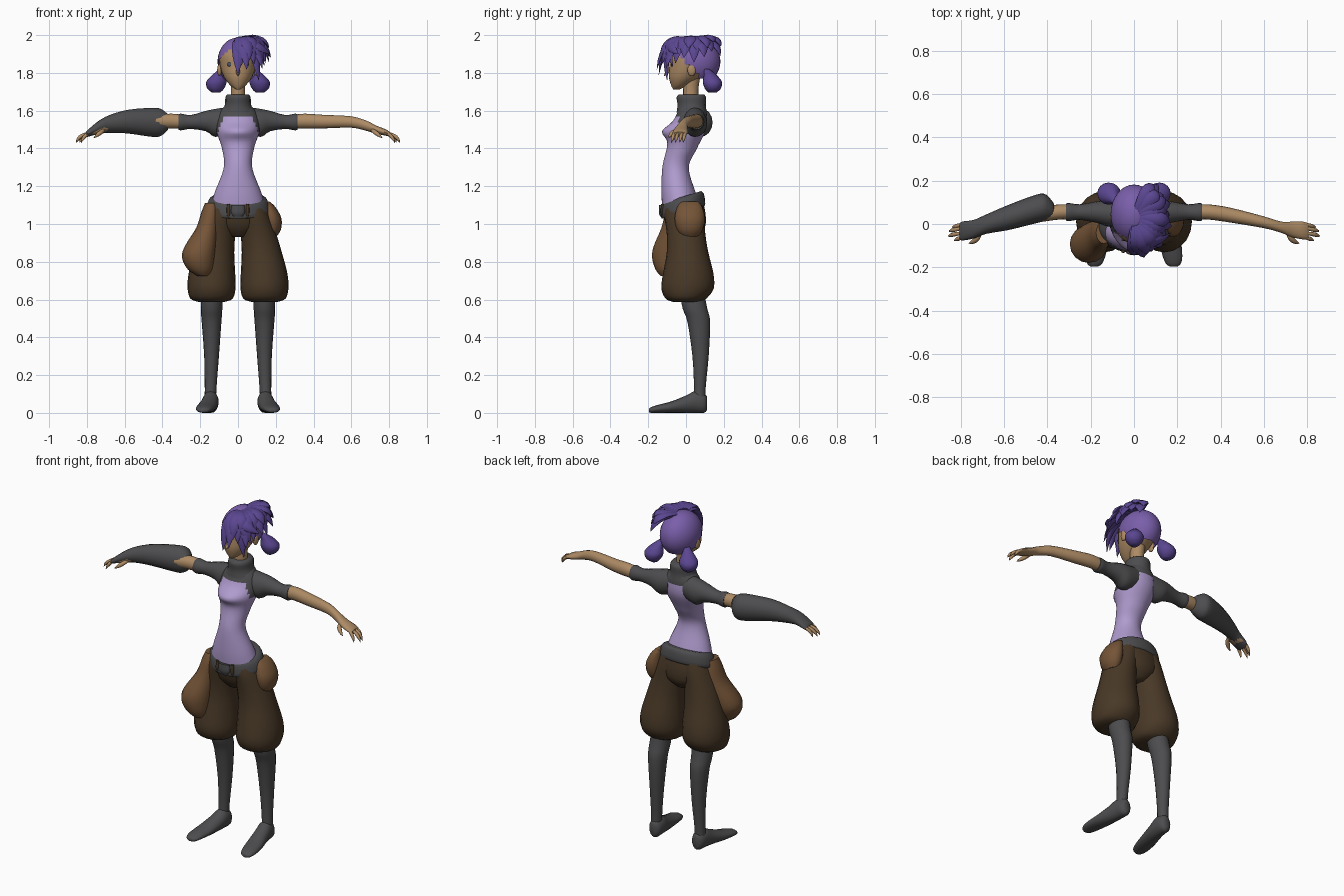
import bpy, bmesh, math
from mathutils import Vector

if "Cube" in bpy.data.objects:
    bpy.data.objects.remove(bpy.data.objects["Cube"], do_unlink=True)


def material(name, code):
    linear = [(int(code[i:i + 2], 16) / 255) ** 2.2 for i in (0, 2, 4)]
    mat = bpy.data.materials.new(name)
    mat.use_nodes = True
    mat.diffuse_color = (*linear, 1)
    shader = mat.node_tree.nodes["Principled BSDF"]
    shader.inputs["Base Color"].default_value = (*linear, 1)
    shader.inputs["Roughness"].default_value = 0.9
    return mat


skin = material("skin", "AC8A65")
charcoal = material("charcoal cloth", "4E4E50")
lilac = material("lilac shirt", "AE9ACD")
trouser = material("dark brown trousers", "4A3B2B")
leather = material("brown leather", "74553A")
dark_hair = material("dark purple hair", "5B4890")
light_hair = material("light purple hair", "795FA9")
eye_colour = material("eye grey", "4C586A")


def finish(name, bm, mats, angle=50):
    bmesh.ops.recalc_face_normals(bm, faces=bm.faces)
    mesh = bpy.data.meshes.new(name)
    bm.to_mesh(mesh)
    bm.free()
    for mat in mats:
        mesh.materials.append(mat)
    obj = bpy.data.objects.new(name, mesh)
    bpy.context.collection.objects.link(obj)
    bpy.ops.object.select_all(action="DESELECT")
    obj.select_set(True)
    bpy.context.view_layer.objects.active = obj
    bpy.ops.object.shade_smooth_by_angle(angle=math.radians(angle))
    return obj


def skin_rings(bm, rings):
    # Bridge consecutive vertex loops and close both ends
    for low, high in zip(rings, rings[1:]):
        for i in range(len(low)):
            j = (i + 1) % len(low)
            bm.faces.new((low[i], low[j], high[j], high[i]))
    bm.faces.new(rings[0])
    bm.faces.new(rings[-1])


def smooth_step(a, b, c, d, t):
    return b + 0.5 * t * (c - a + t * (2 * a - 5 * b + 4 * c - d + t * (3 * (b - c) + d - a)))


def loft(name, axis, keys, mats, side=1, segments=16, steps=3, shape=None, rule=None):
    # Each key: place along the axis, two centre coordinates, two radii
    padded = [keys[0], *keys, keys[-1]]
    path = []
    for i in range(len(keys) - 1):
        for s in range(steps):
            path.append([smooth_step(*v, s / steps) for v in zip(*padded[i:i + 4])])
    path.append(keys[-1])
    bm = bmesh.new()
    rings = []
    for along, ca, cb, ra, rb in path:
        ring = []
        for k in range(segments):
            turn = math.tau * k / segments
            co = [ca + max(ra, .002) * math.cos(turn), cb + max(rb, .002) * math.sin(turn)]
            co.insert("xyz".index(axis), along)
            co = Vector(shape(*co) if shape else co)
            ring.append(bm.verts.new((side * co.x, co.y, max(co.z, 0))))
        rings.append(ring)
    skin_rings(bm, rings)
    if rule:
        for face in bm.faces:
            face.material_index = rule(face.calc_center_median())
    return finish(name, bm, mats)


def strand(name, start, bend, tip, width, thick, mat, hub=(0, .04, 1.86), sides=8):
    # Tapered bent strand, flattened toward the hub
    a, b, c, hub = map(Vector, (start, bend, tip, hub))
    bm = bmesh.new()
    rings = []
    for i in range(8):
        s = i / 7
        p = a.lerp(b, s).lerp(b.lerp(c, s), s)
        tangent = (b - a).lerp(c - b, s).normalized()
        across = tangent.cross(p - hub).normalized()
        out = across.cross(tangent)
        size = max((.6 + .8 * s) * (1 - s ** 3), .03)
        ring = []
        for k in range(sides):
            turn = math.tau * k / sides
            ring.append(bm.verts.new(p + across * width * size * math.cos(turn)
                                     + out * thick * size * math.sin(turn)))
        rings.append(ring)
    skin_rings(bm, rings)
    return finish(name, bm, [mat])


def ball(name, centre, radii, mat, keep=None):
    bm = bmesh.new()
    bmesh.ops.create_uvsphere(bm, u_segments=32, v_segments=24, radius=1)
    for v in bm.verts:
        v.co = Vector(c + r * p for c, r, p in zip(centre, radii, v.co))
    if keep:
        drop = [f for f in bm.faces if not keep(f.calc_center_median())]
        bmesh.ops.delete(bm, geom=drop, context="FACES")
    return finish(name, bm, [mat])


# Torso with a raised bust and charcoal yoke
def bust(x, y, z):
    push = .04 * math.exp(-((z - 1.49) / .035) ** 2) * max(0, 1 - (x / .11) ** 2)
    return x, y - (push if y < -.01 else 0), z


def yoke(c):
    return int(c.z > 1.575 or (c.z > 1.44 and abs(c.x) > .07 + .4 * (1.58 - c.z)))


loft("torso", "z", [(1.08, 0, -.02, .15, .105), (1.17, 0, -.04, .122, .09),
     (1.3, 0, -.055, .075, .07), (1.4, 0, -.022, .085, .08), (1.5, 0, .01, .115, .095),
     (1.58, 0, .03, .105, .08), (1.63, 0, .035, .065, .065)],
     [lilac, charcoal], segments=40, steps=7, shape=bust, rule=yoke)
loft("collar", "z", [(1.59, 0, .03, .09, .08), (1.63, 0, .03, .07, .075),
     (1.67, 0, .028, .067, .078), (1.685, 0, .028, .058, .068)], [charcoal])

# Head and face
loft("neck", "z", [(1.62, 0, .03, .045, .045), (1.7, 0, .025, .037, .04),
     (1.78, 0, .03, .042, .045)], [skin])
loft("head", "z", [(1.713, 0, -.05, .012, .018), (1.735, 0, -.035, .042, .044),
     (1.78, 0, -.005, .076, .086), (1.84, 0, .025, .096, .113), (1.9, 0, .035, .096, .12),
     (1.96, 0, .04, .06, .08)], [skin], segments=24)
strand("nose", (0, -.08, 1.83), (0, -.095, 1.81), (0, -.116, 1.783), .012, .012, skin)
for side, word in ((1, "left"), (-1, "right")):
    ball(word + "_ear", (side * .098, .03, 1.815), (.012, .022, .032), skin)
    ball(word + "_eye", (side * .043, -.074, 1.845), (.015, .005, .011), eye_colour)

# Hair: smooth cap, swept locks and two low buns
ball("hair_cap", (0, .045, 1.86), (.108, .137, .127), light_hair,
     lambda c: c.z > 1.765 and c.z > 1.855 - 1.1 * c.y)
for layer, lift in enumerate((0, .012)):
    for i in range(10):
        turn = -.1 + .29 * i + .13 * layer
        dx, dy = math.sin(turn), -math.cos(turn)
        reach = .15 + .013 * (i % 2) - .012 * layer
        low = 1.79 + .011 * i + .018 * (i % 3) + .05 * layer
        strand("hair_lock", (.01 + .02 * dx, .03 + .04 * dy, 1.965 + lift),
               (.01 + .125 * dx, .035 + .155 * dy, 1.995 + lift),
               (.015 + reach * dx, .03 + (reach + .025) * dy, low), .038, .015, dark_hair)
for i, (x, z) in enumerate(((.11, 1.76), (.14, 1.84), (.17, 1.9))):
    strand("fringe_tip", (.03, -.04, 1.97), (.09, -.12, 1.96), (x, -.1 + .03 * i, z),
           .032, .014, dark_hair)
for side, word in ((1, "left"), (-1, "right")):
    loft(word + "_bun", "z", [(1.695, .115, .14, .02, .02), (1.715, .118, .142, .043, .041),
         (1.75, .115, .14, .054, .051), (1.785, .105, .13, .036, .036),
         (1.82, .085, .11, .014, .014)], [dark_hair], side)

# Sleeves, hands and fingers on both sides
arm = [(.28, .055, 1.54, .033, .035), (.35, .055, 1.545, .035, .039),
       (.45, .04, 1.542, .034, .036), (.6, .008, 1.54, .027, .03),
       (.68, -.015, 1.52, .026, .027), (.73, -.025, 1.5, .036, .022),
       (.78, -.03, 1.485, .041, .017), (.805, -.034, 1.474, .037, .013)]
for side, word in ((1, "left"), (-1, "right")):
    loft(word + "_sleeve", "x", [(.05, .045, 1.55, .06, .07), (.12, .05, 1.535, .062, .074),
         (.17, .055, 1.545, .05, .054), (.25, .055, 1.54, .036, .037),
         (.3, .055, 1.54, .042, .044), (.315, .055, 1.54, .039, .041)], [charcoal], side)
    loft(word + "_arm", "x", arm, [skin], side)
    for i, (y, far) in enumerate(((-.066, .83), (-.045, .858), (-.022, .855), (-.003, .84))):
        strand(f"{word}_finger_{i}", (side * .785, y + .004, 1.482),
               (side * (far - .015), y - .003 * i, 1.472), (side * far, y - .012, 1.43),
               .011, .011, skin, hub=(side * .785, y, 0))
    strand(word + "_thumb", (side * .71, -.035, 1.498), (side * .72, -.08, 1.49),
           (side * .765, -.09, 1.455), .014, .014, skin, hub=(side * .71, 0, 0))
loft("right_gauntlet", "x", [(.37, .06, 1.54, .035, .04), (.405, .075, 1.538, .06, .07),
     (.45, .07, 1.538, .066, .077), (.58, .03, 1.542, .058, .063), (.68, .0, 1.53, .045, .047),
     (.74, -.024, 1.51, .043, .034), (.79, -.032, 1.483, .044, .02),
     (.805, -.034, 1.474, .038, .015)], [charcoal], -1)

# Trousers, lower legs and shoes
loft("trouser_hips", "z", [(.93, 0, 0, .05, .06), (.98, 0, 0, .13, .1),
     (1.05, 0, -.008, .162, .112), (1.12, 0, -.015, .15, .105)], [trouser], segments=24)
for side, word in ((1, "left"), (-1, "right")):
    loft(word + "_trouser_leg", "z", [(.588, .14, 0, .07, .07), (.605, .14, 0, .112, .108),
         (.66, .14, .008, .127, .139), (.74, .138, .012, .123, .133),
         (.85, .126, .008, .106, .11), (.95, .108, 0, .094, .102),
         (1.05, .085, -.01, .082, .105), (1.11, .07, -.01, .075, .095)], [trouser], side, 20)
    loft(word + "_lower_leg", "z", [(.03, .147, .07, .03, .035), (.13, .145, .073, .031, .031),
         (.3, .14, .077, .039, .043), (.48, .14, .068, .052, .06), (.55, .14, .048, .057, .065),
         (.64, .135, .03, .055, .065)], [charcoal], side)
    loft(word + "_shoe", "y", [(.112, .142, .05, .018, .035), (.095, .143, .052, .036, .052),
         (.05, .145, .058, .043, .058), (0, .152, .046, .046, .046),
         (-.08, .167, .03, .05, .03), (-.15, .178, .021, .045, .021),
         (-.185, .182, .015, .033, .015), (-.197, .183, .012, .015, .008)], [charcoal], side)

# Slanted belt with a front tab and loops
loft("belt", "z", [(1.065, 0, -.015, .15, .105), (1.075, 0, -.015, .169, .117),
     (1.13, 0, -.018, .156, .113), (1.15, 0, -.02, .135, .1)], [charcoal], segments=28,
     shape=lambda x, y, z: (x, y, z + .3 * y))
loft("belt_tab", "z", [(1.04, 0, -.125, .025, .012), (1.06, 0, -.13, .036, .014),
     (1.1, 0, -.128, .034, .014)], [charcoal])
for side, word in ((1, "left"), (-1, "right")):
    loft(word + "_belt_loop", "z", [(1.03, .05, -.112, .008, .012), (1.06, .05, -.124, .01, .01),
         (1.105, .05, -.122, .009, .01)], [trouser], side, segments=8)

# Hanging pouch and hip pocket
loft("right_pouch", "z", [(.725, .185, -.1, .03, .035), (.76, .2, -.1, .066, .062),
     (.82, .21, -.095, .086, .084), (.88, .2, -.085, .083, .087), (.98, .163, -.055, .058, .075),
     (1.06, .145, -.045, .05, .065), (1.11, .14, -.04, .035, .05)], [leather], -1)
loft("left_pocket", "z", [(.935, .175, .02, .03, .045), (.97, .18, .02, .047, .068),
     (1.03, .178, .02, .052, .08), (1.09, .162, .02, .036, .066),
     (1.12, .145, .02, .02, .045)], [leather])
